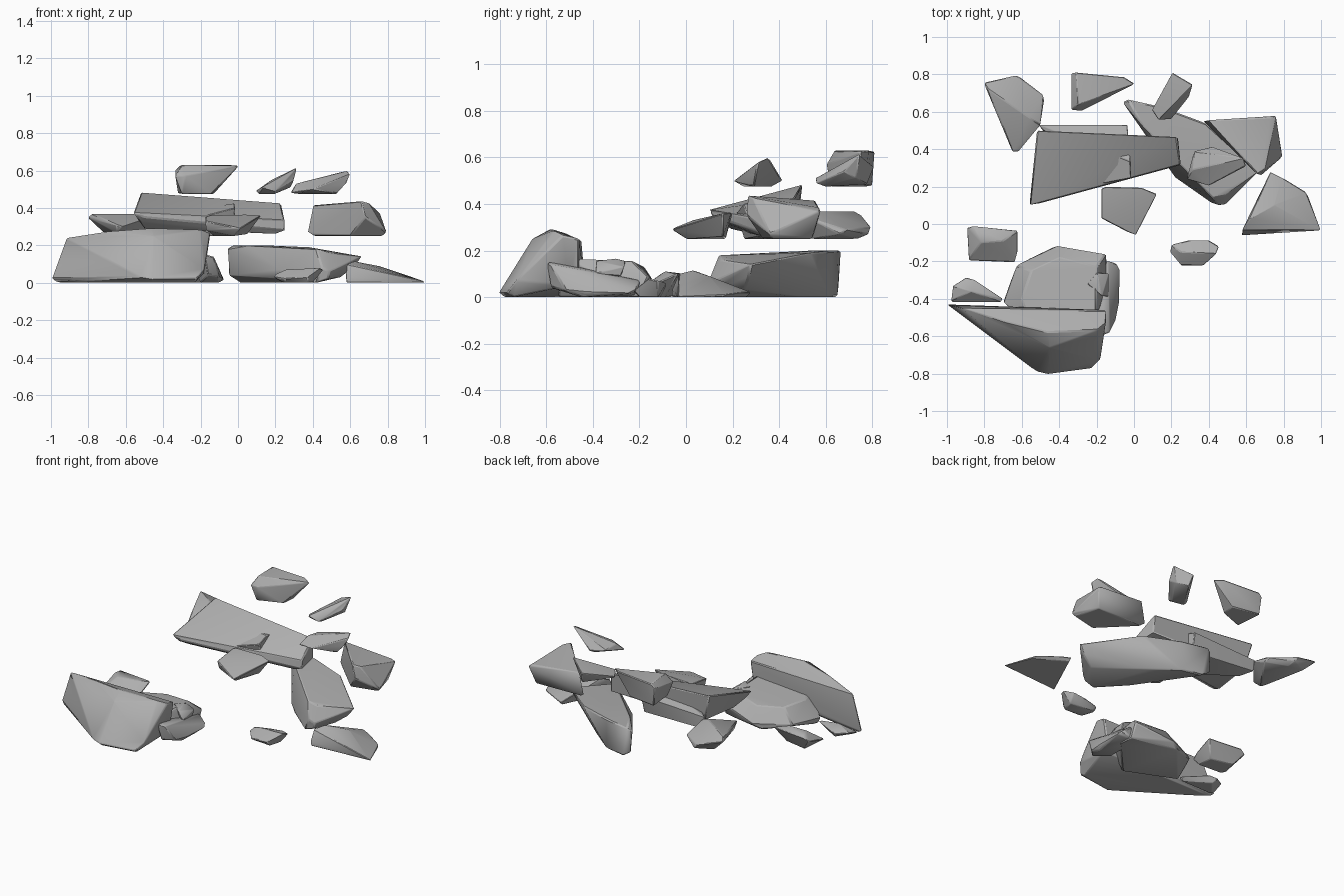
import bpy, bmesh, math

stone = bpy.data.materials.new("stone grey")
stone.diffuse_color = (0.43, 0.43, 0.43, 1)


def rock(name, points, chip=0.007):
    """Chiselled boulder: convex hull of a few corners with chipped edges."""
    bm = bmesh.new()
    for p in points:
        bm.verts.new(p)
    bmesh.ops.convex_hull(bm, input=bm.verts[:])
    loose = [v for v in bm.verts if not v.link_faces]
    bmesh.ops.delete(bm, geom=loose, context='VERTS')
    bmesh.ops.dissolve_limit(bm, angle_limit=math.radians(4), verts=bm.verts[:], edges=bm.edges[:])
    bmesh.ops.recalc_face_normals(bm, faces=bm.faces[:])
    me = bpy.data.meshes.new(name)
    bm.to_mesh(me)
    bm.free()
    ob = bpy.data.objects.new(name, me)
    bpy.context.collection.objects.link(ob)
    me.materials.append(stone)
    bev = ob.modifiers.new("chipped edges", 'BEVEL')
    bev.width, bev.segments, bev.limit_method = chip, 1, 'ANGLE'
    bev.angle_limit = math.radians(25)
    bpy.ops.object.select_all(action='DESELECT')
    ob.select_set(True)
    bpy.context.view_layer.objects.active = ob
    bpy.ops.object.shade_smooth_by_angle(angle=math.radians(30))


# ground layer
rock("front_boulder", [
    (-1, -.43, .02), (-.97, -.44, 0), (-.92, -.45, .24), (-.7, -.52, .275), (-.46, -.58, .293),
    (-.2, -.57, .285), (-.15, -.53, .265), (-.15, -.46, .25), (-.65, -.45, .25), (-.17, -.46, .12),
    (-.52, -.79, .03), (-.46, -.803, .02), (-.22, -.77, .02), (-.18, -.73, .07), (-.45, -.66, .25),
    (-.18, -.5, .05), (-.5, -.45, .05), (-.45, -.78, 0), (-.23, -.74, 0)])
rock("low_boulder", [
    (-.7, -.42, .03), (-.63, -.22, .04), (-.41, -.115, .03), (-.15, -.16, .09), (-.15, -.35, .08),
    (-.6, -.4, .14), (-.55, -.25, .13), (-.4, -.18, .13), (-.2, -.23, .155), (-.2, -.5, .165),
    (-.55, -.55, .15), (-.69, -.41, 0), (-.46, -.14, 0), (-.15, -.2, 0), (-.14, -.3, 0), (-.37, -.55, 0)])
rock("leaning_slab", [
    (-.18, -.6, .155), (-.13, -.58, .14), (-.09, -.21, .03), (-.14, -.195, .07), (-.25, -.28, .1),
    (-.075, -.24, .015), (-.08, -.42, .02), (-.1, -.52, .03), (-.16, -.58, .04), (-.2, -.22, 0),
    (-.2, -.45, 0), (-.1, -.45, 0)])
rock("perched_chip", [
    (-.25, -.32, .16), (-.2, -.26, .155), (-.135, -.265, .13), (-.135, -.39, .1), (-.17, -.385, .155),
    (-.19, -.3, .165), (-.2, -.35, .08), (-.14, -.28, .09)], .003)
rock("left_pebble", [
    (-.98, -.41, .02), (-.97, -.33, .04), (-.9, -.285, .03), (-.85, -.3, .04), (-.7, -.4, .02), (-.87, -.36, .07),
    (-.71, -.42, .02), (-.97, -.42, .01), (-.88, -.31, 0), (-.73, -.41, 0), (-.95, -.41, 0)], .004)
rock("left_stone", [
    (-.895, -.02, .08), (-.86, -.01, .1), (-.62, -.035, .1), (-.62, -.15, .05), (-.635, -.205, .03),
    (-.885, -.195, .03), (-.7, -.09, .11), (-.82, -.1, .105), (-.83, -.06, 0), (-.84, -.18, 0),
    (-.67, -.19, 0), (-.68, -.09, 0)], .005)
rock("right_pebble", [
    (.19, -.15, .03), (.2, -.11, .045), (.3, -.085, .05), (.4, -.085, .06), (.457, -.12, .07),
    (.44, -.16, .08), (.37, -.222, .03), (.25, -.222, .02), (.25, -.15, .07), (.25, -.19, 0),
    (.38, -.2, 0), (.4, -.12, 0), (.24, -.11, 0)], .005)
rock("right_wedge", [
    (.575, -.06, .03), (.58, -.03, .1), (.62, .03, .115), (.73, .28, .02), (.79, .25, .02), (.92, .17, .01),
    (1, -.03, 0), (.99, -.035, .01), (.75, .1, .09), (.58, -.06, 0), (.73, .26, 0), (.93, .15, 0)], .004)
rock("centre_boulder", [
    (-.06, .65, .18), (-.03, .665, .2), (.15, .625, .2), (.38, .54, .19), (.3, .3, .19), (.05, .52, .2),
    (.48, .15, .16), (.42, .14, .18), (.665, .28, .14), (.62, .24, .13), (.45, .1, .08), (.49, .105, .06),
    (-.05, .655, .04), (.01, .65, 0), (.15, .62, 0), (.22, .25, .07), (.25, .24, .02), (.42, .11, 0),
    (.48, .11, .02), (.55, .25, .03), (.63, .27, .09), (.3, .5, 0)])

# middle layer
rock("tilted_slab", [
    (-.52, .5, .483), (-.56, .1, .375), (-.5, .11, .35), (.23, .465, .425), (.25, .32, .335), (.25, .315, .28),
    (.235, .46, .3), (-.5, .2, .29), (-.47, .48, .3), (.2, .32, .26), (-.53, .13, .33)])
rock("under_slab", [
    (-.02, .335, .425), (-.015, .245, .4), (-.17, .215, .36), (-.51, .53, .35), (-.035, .53, .37),
    (-.5, .53, .27), (-.04, .5, .25), (-.15, .25, .25), (-.03, .3, .26), (-.45, .45, .25)], .004)
rock("front_shard", [
    (-.175, .19, .35), (-.15, .2, .36), (.04, .195, .365), (.125, .16, .36), (.01, -.063, .29), (-.03, -.045, .3),
    (-.175, .03, .33), (-.17, .04, .28), (.05, .16, .26), (-.02, .0, .25), (-.13, .17, .25)], .005)
rock("left_shard", [
    (-.805, .755, .35), (-.78, .72, .37), (-.63, .795, .3), (-.61, .785, .27), (-.485, .69, .29), (-.48, .66, .27),
    (-.5, .53, .34), (-.56, .57, .37), (-.62, .385, .3), (-.65, .385, .31), (-.72, .73, .27), (-.6, .74, .25),
    (-.55, .55, .25), (-.65, .42, .265)], .005)
rock("right_block", [
    (.37, .55, .27), (.4, .555, .415), (.66, .265, .437), (.7, .29, .425), (.76, .578, .37), (.73, .57, .385),
    (.795, .36, .27), (.68, .26, .35), (.6, .33, .25), (.77, .37, .25), (.73, .54, .25), (.4, .53, .25)], .006)

# top layer
rock("back_cap", [
    (-.335, .805, .6), (-.31, .81, .625), (-.05, .785, .63), (.005, .75, .625), (-.28, .605, .57), (-.335, .61, .57),
    (-.3, .64, .63), (-.32, .8, .478), (-.3, .62, .475), (-.14, .68, .475), (-.13, .77, .475)], .005)
rock("narrow_cap", [
    (.205, .81, .56), (.315, .745, .615), (.295, .68, .54), (.2, .56, .49), (.13, .555, .51), (.095, .61, .49),
    (.28, .73, .51), (.22, .78, .485), (.11, .6, .475), (.2, .6, .475), (.18, .67, .55)], .004)
rock("right_cap", [
    (.32, .39, .52), (.42, .415, .5), (.585, .355, .6), (.6, .31, .58), (.58, .3, .53), (.4, .205, .5),
    (.28, .24, .48), (.31, .29, .53), (.53, .29, .475), (.42, .37, .475), (.32, .25, .475)], .005)
